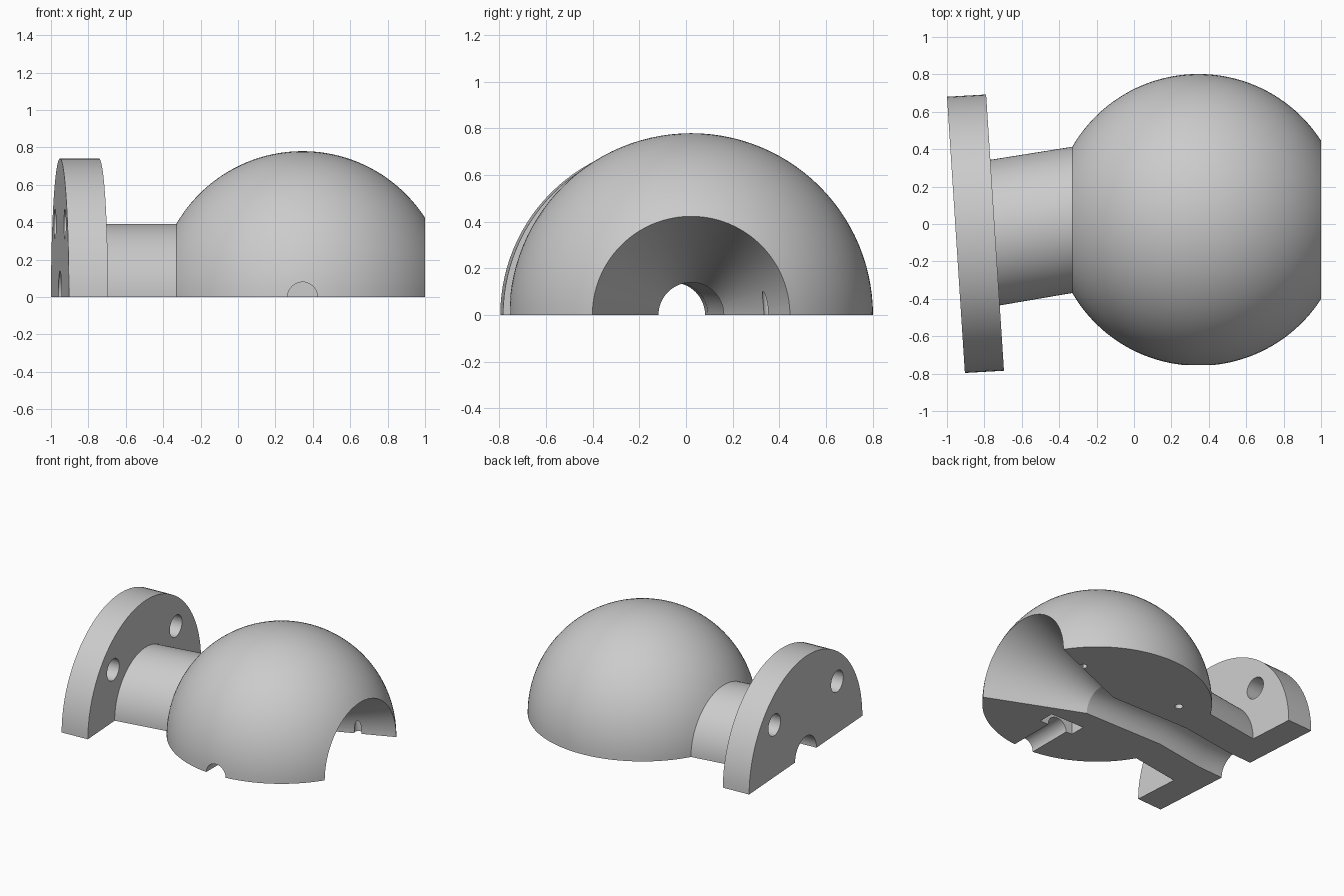
import bpy, bmesh
from math import sin, cos, pi, radians, acos
from mathutils import Matrix, Vector

old = bpy.data.objects.get("Cube")
if old:
    bpy.data.objects.remove(old)

# Single grey material
grey = bpy.data.materials.new("plain grey")
grey.use_nodes = True
GREY = (0.6, 0.6, 0.6, 1)
grey.diffuse_color = GREY
grey.node_tree.nodes["Principled BSDF"].inputs["Base Color"].default_value = GREY

CX, CY, R = 0.345, 0.022, 0.78   # ball centre and radius
TILT = radians(3.7)              # flange lean in plan
SEG = 56                         # sides of each half ring
OUTER = Vector((-0.952, -0.058, 0))
INNER = Vector((-0.743, -0.046, 0))


def add_object(name, bm):
    bmesh.ops.recalc_face_normals(bm, faces=bm.faces)
    mesh = bpy.data.meshes.new(name)
    bm.to_mesh(mesh)
    bm.free()
    mesh.materials.append(grey)
    obj = bpy.data.objects.new(name, mesh)
    bpy.context.collection.objects.link(obj)
    return obj


# Ring sequence: out along the skin, back through the funnel and bore
rings = [(OUTER, 0.74, TILT), (INNER, 0.74, TILT), (INNER, 0.39, TILT)]
a0, a1 = acos(-0.675 / R), acos(0.655 / R)
for i in range(45):
    a = a0 + (a1 - a0) * i / 44
    rings.append((Vector((CX + R * cos(a), CY, 0)), R * sin(a), 0))
rings += [(Vector((0.32, CY, 0)), 0.14, 0), (Vector((-0.33, CY, 0)), 0.14, 0),
          (INNER, 0.14, TILT), (OUTER, 0.14, TILT)]

# Half shell with flat parting faces
bm = bmesh.new()
loops = []
for centre, r, tilt in rings:
    loop = []
    for k in range(SEG + 1):
        t = pi * k / SEG
        c = r * cos(t)
        z = 0 if k in (0, SEG) else r * sin(t)
        loop.append(bm.verts.new(centre + Vector((-c * sin(tilt), c * cos(tilt), z))))
    loops.append(loop)
for a, b in zip(loops, loops[1:] + loops[:1]):
    for k in range(SEG):
        bm.faces.new((a[k], a[k + 1], b[k + 1], b[k]))
for side in (0, SEG):
    bm.faces.new([loop[side] for loop in loops])
body = add_object("ball_half_with_flange", bm)


def cylinder_cutter(name, centre, radius, length, turn):
    bm = bmesh.new()
    bmesh.ops.create_cone(bm, cap_ends=True, segments=40, radius1=radius,
                          radius2=radius, depth=length,
                          matrix=Matrix.Translation(centre) @ turn)
    return add_object(name, bm)


along_x = Matrix.Rotation(TILT, 4, 'Z') @ Matrix.Rotation(pi / 2, 4, 'Y')
along_y = Matrix.Rotation(pi / 2, 4, 'X')
cutters = []

# Flange bolt holes
mid = (OUTER + INNER) / 2
for s in (-1, 1):
    spot = mid + Vector((-s * 0.41 * sin(TILT), s * 0.41 * cos(TILT), 0.39))
    cutters.append(cylinder_cutter("bolt_hole_cutter", spot, 0.08, 0.4, along_x))

# Alignment pin holes in the parting face
for x in (-0.1, 0.75):
    cutters.append(cylinder_cutter("pin_hole_cutter", Vector((x, 0.355, 0)),
                                   0.028, 0.22, Matrix.Identity(4)))

# Side screw hole with nut pocket
cutters.append(cylinder_cutter("screw_hole_cutter", Vector((CX, -0.59, 0)),
                               0.08, 0.62, along_y))
bm = bmesh.new()
bmesh.ops.create_cube(bm, size=1, matrix=Matrix.Translation((CX + 0.01, -0.34, 0))
                      @ Matrix.Diagonal((0.28, 0.12, 0.26, 1)))
cutters.append(add_object("nut_pocket_cutter", bm))

# Cut every hole, then discard the cutters
bpy.ops.object.select_all(action='DESELECT')
bpy.context.view_layer.objects.active = body
body.select_set(True)
for cutter in cutters:
    cutter.hide_render = True
    mod = body.modifiers.new(cutter.name, 'BOOLEAN')
    mod.operation = 'DIFFERENCE'
    mod.solver = 'EXACT'
    mod.object = cutter
    bpy.ops.object.modifier_apply(modifier=mod.name)
    bpy.data.objects.remove(cutter)
bpy.ops.object.shade_smooth_by_angle(angle=radians(15))
